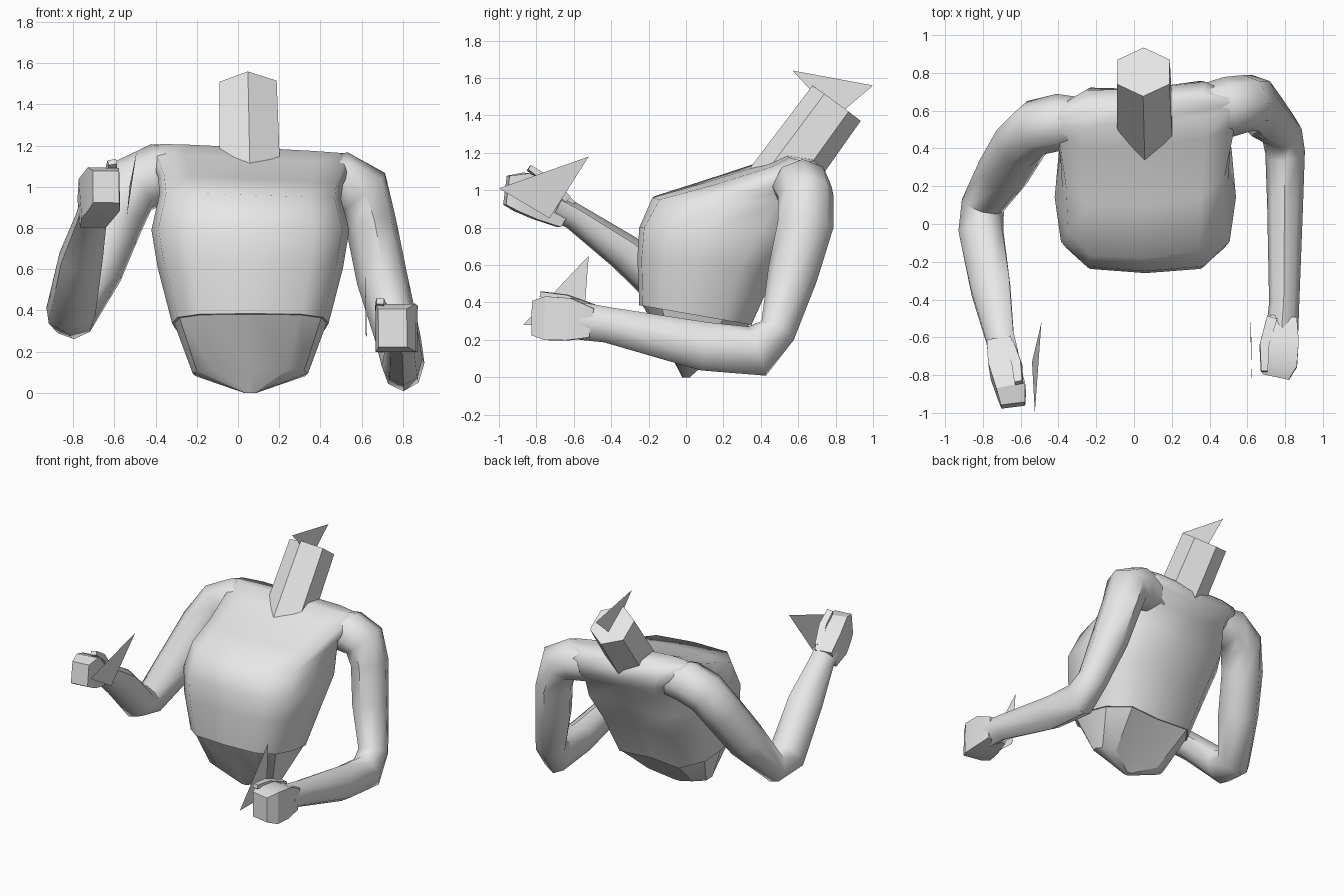
import bpy
import bmesh
import math
from mathutils import Vector

default_cube = bpy.data.objects.get("Cube")
if default_cube:
    bpy.data.objects.remove(default_cube, do_unlink=True)

# One plain grey for the whole figure
grey = bpy.data.materials.new("plain_grey")
grey.use_nodes = True
grey_colour = (0.8, 0.8, 0.8, 1)
grey.diffuse_color = grey_colour
grey.node_tree.nodes["Principled BSDF"].inputs["Base Color"].default_value = grey_colour

CENTRE_X = 0.06
BACKWARD = Vector((0, 1, 0))
UPWARD = Vector((0, 0, 1))
# Half outline of the trunk, front to back: width fraction, depth fraction
OUTLINE = [(0, 0), (0.65, 0.03), (0.93, 0.18), (1, 0.45),
           (0.95, 0.75), (0.65, 1), (0, 0.96)]


def finish(name, bm, smooth_angle):
    """Turn a bmesh into a named, shaded object."""
    bmesh.ops.recalc_face_normals(bm, faces=bm.faces[:])
    mesh = bpy.data.meshes.new(name)
    bm.to_mesh(mesh)
    bm.free()
    mesh.materials.append(grey)
    obj = bpy.data.objects.new(name, mesh)
    bpy.context.collection.objects.link(obj)
    if smooth_angle:
        bpy.ops.object.select_all(action="DESELECT")
        bpy.context.view_layer.objects.active = obj
        obj.select_set(True)
        bpy.ops.object.shade_smooth_by_angle(angle=math.radians(smooth_angle))
    return obj


def loft(name, rings, smooth_angle):
    """Skin a stack of equal rings and close both ends."""
    bm = bmesh.new()
    loops = [[bm.verts.new(point) for point in ring] for ring in rings]
    for lower, upper in zip(loops, loops[1:]):
        for i in range(len(lower)):
            j = (i + 1) % len(lower)
            bm.faces.new((lower[i], lower[j], upper[j], upper[i]))
    bm.faces.new(loops[0])
    bm.faces.new(loops[-1])
    return finish(name, bm, smooth_angle)


def trunk_ring(half_width, front, back, front_z, back_z):
    """Symmetric trunk section; the shoulders twist slightly."""
    half = []
    for across, depth in OUTLINE:
        z = front_z + (back_z - front_z) * depth
        half.append(Vector((across * half_width, front + (back - front) * depth, z)))
    mirrored = [Vector((-p.x, p.y, p.z)) for p in reversed(half[1:-1])]
    ring = half + mirrored
    for p in ring:
        twist = max(0, min(1, (p.z - 0.8) * 4))
        p.y += 0.07 * p.x * twist
        p.z -= 0.05 * p.x * twist
        p.x += CENTRE_X
    return ring


def tube(name, path, sides=8, turned=False, smooth_angle=50, depth_axis=BACKWARD):
    """Limb along a path of (centre, depth radius, width radius)."""
    centres = [Vector(step[0]) for step in path]
    rings = []
    last = len(path) - 1
    for i, (centre, depth, width) in enumerate(path):
        along = Vector()
        if i > 0:
            along += (centres[i] - centres[i - 1]).normalized()
        if i < last:
            along += (centres[i + 1] - centres[i]).normalized()
        along.normalize()
        depth_axis = (depth_axis - along * depth_axis.dot(along)).normalized()
        width_axis = along.cross(depth_axis)
        ring = []
        for k in range(sides):
            angle = math.tau * (k + (0.5 if turned else 0)) / sides
            ring.append(centres[i] + depth_axis * depth * math.cos(angle)
                        + width_axis * width * math.sin(angle))
        rings.append(ring)
    return loft(name, rings, smooth_angle)


def block(name, path):
    """Square-sectioned hand part pointing forward."""
    return tube(name, path, sides=4, turned=True, smooth_angle=25, depth_axis=UPWARD)


def plate(name, *corners):
    """Single thin triangular sheet."""
    bm = bmesh.new()
    bm.faces.new([bm.verts.new(corner) for corner in corners])
    return finish(name, bm, 0)


# Torso from the hem up to the shoulder ridge
loft("torso", [trunk_ring(*section) for section in (
    (0.38, -0.25, 0.35, 0.385, 0.28),
    (0.45, -0.26, 0.48, 0.64, 0.57),
    (0.48, -0.25, 0.62, 0.8, 0.78),
    (0.44, -0.18, 0.69, 0.96, 0.95),
    (0.45, 0.1, 0.74, 1.04, 1.02),
    (0.49, 0.42, 0.73, 1.14, 1.1),
    (0.46, 0.53, 0.67, 1.19, 1.17),
)], 60)

# Waist wedge below the hem
loft("waist", [trunk_ring(*section) for section in (
    (0.372, -0.235, 0.345, 0.39, 0.285),
    (0.28, -0.08, 0.1, 0.115, 0.07),
    (0.03, -0.02, 0.02, 0, 0),
)], 30)

# Neck leaning back
tube("neck", [((CENTRE_X, 0.45, 0.98), 0.17, 0.17),
              ((0.05, 0.805, 1.465), 0.16, 0.16)],
     sides=6, smooth_angle=20)

# Left arm: lowered, forearm pointing forward
tube("left_arm", [
    ((0.3, 0.6, 1.02), 0.12, 0.13),
    ((0.5, 0.62, 1.02), 0.16, 0.15),
    ((0.6, 0.64, 0.97), 0.15, 0.15),
    ((0.645, 0.64, 0.82), 0.15, 0.125),
    ((0.7, 0.57, 0.55), 0.135, 0.125),
    ((0.78, 0.49, 0.25), 0.1, 0.11),
    ((0.8, 0.38, 0.14), 0.14, 0.105),
    ((0.8, 0.1, 0.165), 0.13, 0.095),
    ((0.795, -0.42, 0.28), 0.095, 0.08),
    ((0.785, -0.56, 0.3), 0.1, 0.085),
])

# Right arm: forearm raised in front
tube("right_arm", [
    ((-0.2, 0.55, 1.06), 0.11, 0.12),
    ((-0.39, 0.54, 1.06), 0.15, 0.15),
    ((-0.52, 0.51, 1.0), 0.15, 0.15),
    ((-0.6, 0.43, 0.85), 0.14, 0.15),
    ((-0.69, 0.28, 0.61), 0.14, 0.14),
    ((-0.8, 0.1, 0.37), 0.12, 0.11),
    ((-0.81, -0.04, 0.4), 0.13, 0.11),
    ((-0.76, -0.33, 0.67), 0.12, 0.09),
    ((-0.71, -0.6, 0.86), 0.085, 0.065),
    ((-0.69, -0.7, 0.91), 0.09, 0.07),
])

# Blocky fists
block("left_fist", [((0.79, -0.5, 0.29), 0.11, 0.1),
                    ((0.78, -0.62, 0.31), 0.16, 0.13),
                    ((0.765, -0.74, 0.315), 0.165, 0.14),
                    ((0.75, -0.81, 0.315), 0.13, 0.1)])
block("right_fist", [((-0.71, -0.64, 0.87), 0.11, 0.09),
                     ((-0.69, -0.76, 0.94), 0.15, 0.11),
                     ((-0.65, -0.88, 0.99), 0.15, 0.11),
                     ((-0.64, -0.96, 1.0), 0.11, 0.09)])

# Thumbs along the inner top edge of each fist
block("left_thumb", [((0.73, -0.5, 0.37), 0.03, 0.04),
                     ((0.69, -0.64, 0.42), 0.03, 0.035),
                     ((0.69, -0.78, 0.445), 0.02, 0.025)])
block("right_thumb", [((-0.66, -0.64, 0.95), 0.03, 0.04),
                      ((-0.62, -0.74, 1.05), 0.03, 0.035),
                      ((-0.61, -0.84, 1.12), 0.02, 0.03)])

# Loose triangular sheets above the neck and beside the hands
plate("neck_sheet", (0.05, 0.57, 1.64), (0.05, 1, 1.56), (0.05, 0.8, 1.39))
plate("right_hand_sheet", (-0.525, -1, 1.01), (-0.49, -0.52, 1.18), (-0.54, -0.73, 0.85))
plate("left_hand_sheet", (0.615, -0.52, 0.65), (0.625, -0.87, 0.28), (0.62, -0.55, 0.27))
